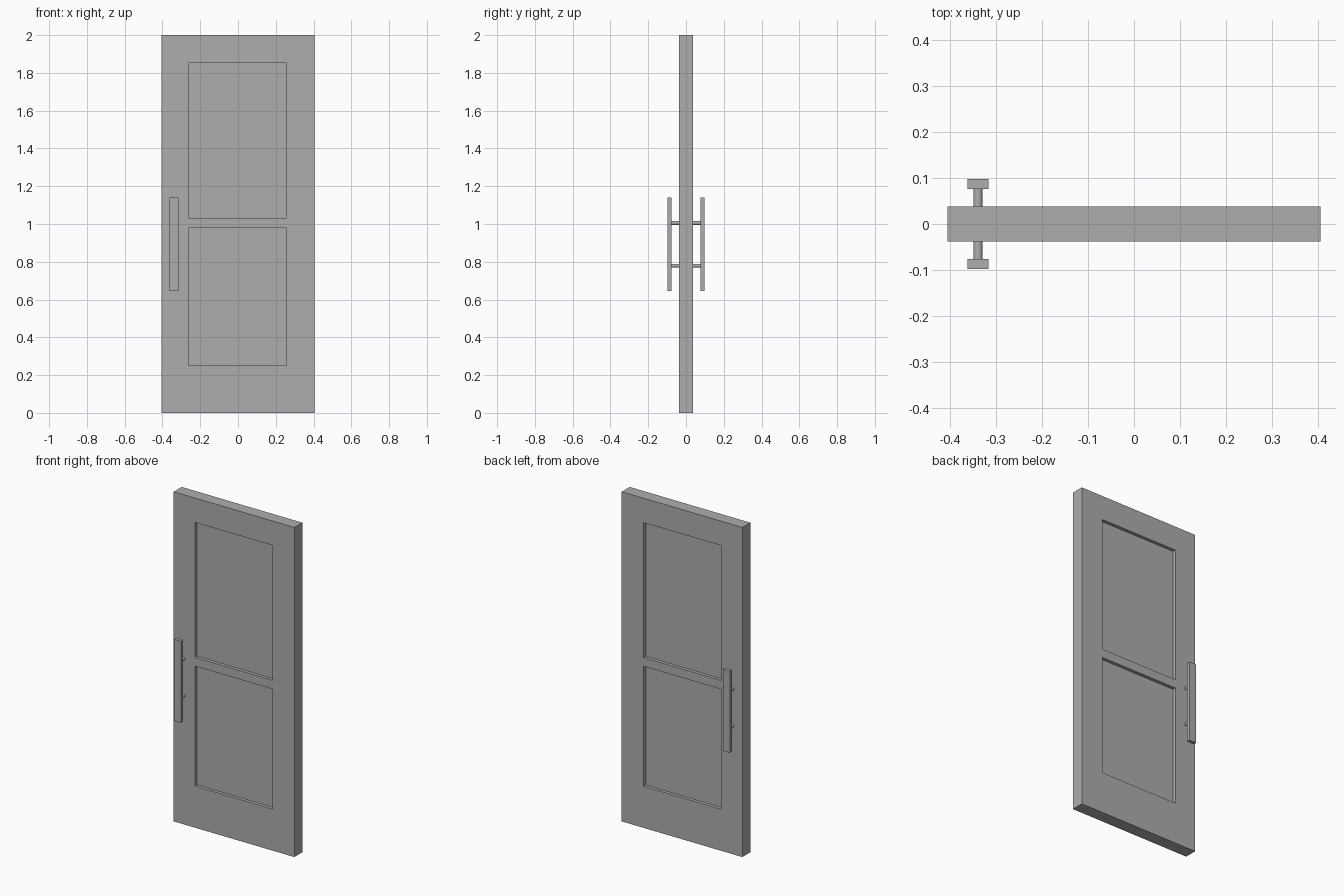
import bpy
import bmesh
from mathutils import Matrix

cube = bpy.data.objects.get("Cube")
if cube:
    bpy.data.objects.remove(cube, do_unlink=True)

# One plain grey for the whole door
GREY = (0.42, 0.42, 0.42, 1)
grey = bpy.data.materials.new("plain_grey")
grey.use_nodes = True
grey.diffuse_color = GREY
grey.node_tree.nodes["Principled BSDF"].inputs["Base Color"].default_value = GREY

HALF_W, HALF_T, HEIGHT = 0.405, 0.038, 2.0
RECESS = 0.02


def finish(name, bm):
    mesh = bpy.data.meshes.new(name)
    bmesh.ops.recalc_face_normals(bm, faces=bm.faces)
    bm.to_mesh(mesh)
    bm.free()
    mesh.materials.append(grey)
    obj = bpy.data.objects.new(name, mesh)
    bpy.context.collection.objects.link(obj)
    return obj


def box(name, x, y, z):
    """Box from (low, high) ranges on each axis."""
    bm = bmesh.new()
    centre = [sum(r) / 2 for r in (x, y, z)]
    size = [r[1] - r[0] for r in (x, y, z)]
    bmesh.ops.create_cube(bm, size=1, matrix=Matrix.Translation(centre) @ Matrix.Diagonal((*size, 1)))
    return finish(name, bm)


# Door leaf: a slab sliced along the panel edges, panels pushed in on both sides
PANEL_X = (-0.263, 0.257)
PANELS_Z = ((0.252, 0.98), (1.033, 1.852))
leaf = box("door_leaf", (-HALF_W, HALF_W), (-HALF_T, HALF_T), (0, HEIGHT))
bm = bmesh.new()
bm.from_mesh(leaf.data)
cuts = [((x, 0, 0), (1, 0, 0)) for x in PANEL_X]
cuts += [((0, 0, z), (0, 0, 1)) for pair in PANELS_Z for z in pair]
for point, normal in cuts:
    bmesh.ops.bisect_plane(bm, geom=bm.verts[:] + bm.edges[:] + bm.faces[:],
                           plane_co=point, plane_no=normal)


def is_panel(face):
    c = face.calc_center_median()
    return (abs(face.normal.y) > 0.9 and PANEL_X[0] < c.x < PANEL_X[1]
            and any(low < c.z < high for low, high in PANELS_Z))


bm.normal_update()
for face in [f for f in bm.faces if is_panel(f)]:
    inward = -face.normal.copy() * RECESS
    pushed = bmesh.ops.extrude_discrete_faces(bm, faces=[face])["faces"][0]
    bmesh.ops.translate(bm, verts=pushed.verts[:], vec=inward)

# Merge the slices back into clean flat faces
bmesh.ops.dissolve_limit(bm, angle_limit=0.01, verts=bm.verts[:], edges=bm.edges[:])
bmesh.ops.recalc_face_normals(bm, faces=bm.faces)
bm.to_mesh(leaf.data)
bm.free()

# Pull handles: a flat bar on two round posts, on each side of the door
BAR_X, BAR_Z = (-0.362, -0.316), (0.644, 1.139)
BAR_IN, BAR_OUT = 0.076, 0.0973
POST_R = 0.01
for side, sign in (("front", -1), ("back", 1)):
    box(f"{side}_handle_bar", BAR_X, sorted((sign * BAR_IN, sign * BAR_OUT)), BAR_Z)
    for level, z in (("lower", 0.779), ("upper", 1.005)):
        bm = bmesh.new()
        place = (Matrix.Translation((sum(BAR_X) / 2, sign * (HALF_T + BAR_IN) / 2, z))
                 @ Matrix.Rotation(1.5707963, 4, "X"))
        bmesh.ops.create_cone(bm, cap_ends=True, segments=24, radius1=POST_R, radius2=POST_R,
                              depth=BAR_IN - HALF_T, matrix=place)
        post = finish(f"{side}_{level}_handle_post", bm)
        bpy.ops.object.select_all(action="DESELECT")
        post.select_set(True)
        bpy.context.view_layer.objects.active = post
        bpy.ops.object.shade_smooth_by_angle()
